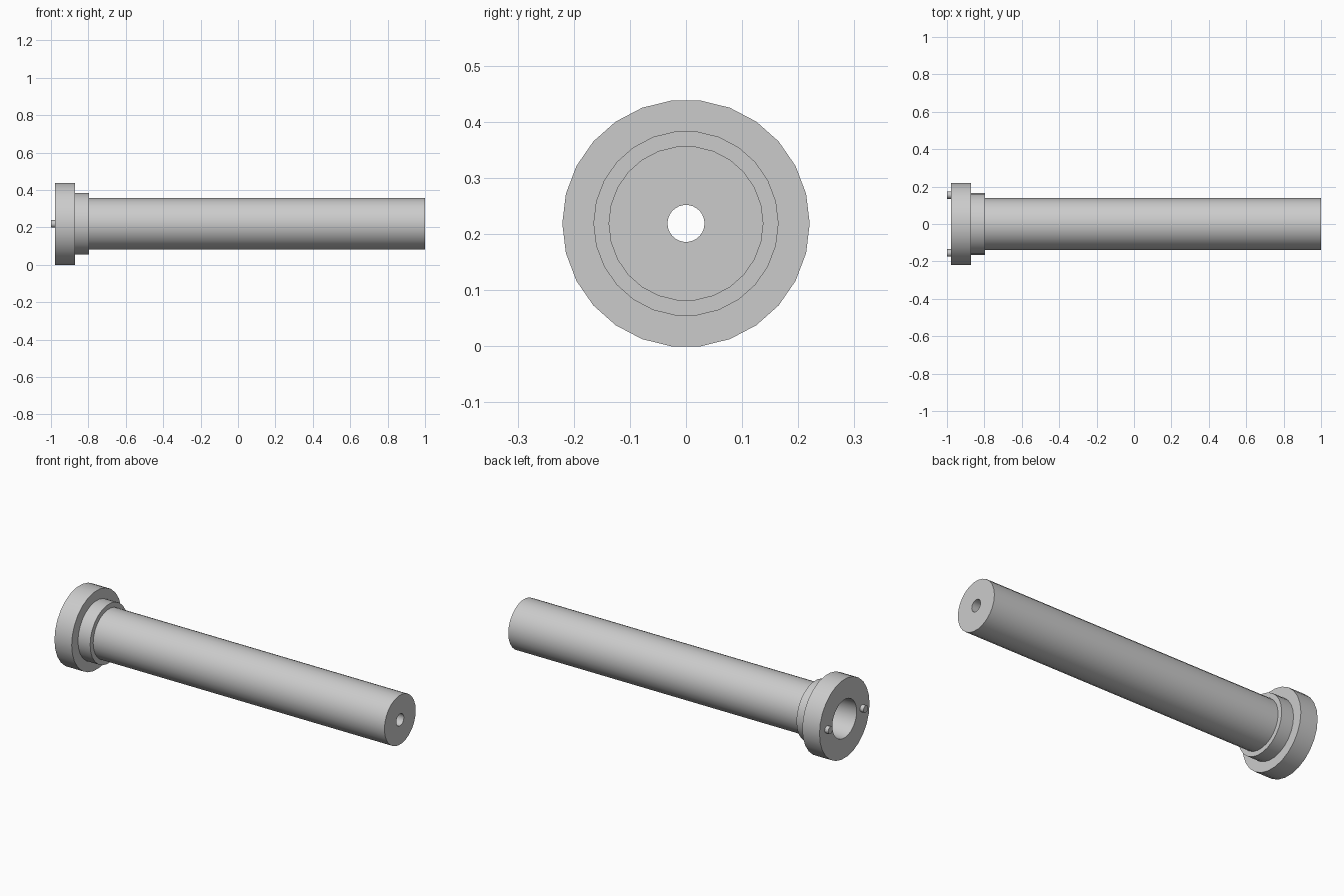
import bpy, bmesh, math

if "Cube" in bpy.data.objects:
    bpy.data.objects.remove(bpy.data.objects["Cube"])

AXIS_Z = 0.219   # height of the long axis above the ground
SIDES = 26


def finish(name, bm):
    bmesh.ops.recalc_face_normals(bm, faces=bm.faces)
    mesh = bpy.data.meshes.new(name)
    bm.to_mesh(mesh)
    bm.free()
    obj = bpy.data.objects.new(name, mesh)
    bpy.context.collection.objects.link(obj)
    bpy.ops.object.select_all(action='DESELECT')
    obj.select_set(True)
    bpy.context.view_layer.objects.active = obj
    bpy.ops.object.shade_smooth_by_angle(angle=math.radians(30))
    return obj


def lathe_x(name, profile, y=0.0, sides=SIDES, closed=True):
    """Revolve (x, radius) points about an axis parallel to x."""
    bm = bmesh.new()
    rings = []
    for x, r in profile:
        rings.append([bm.verts.new((x, y + r * math.cos(a), AXIS_Z + r * math.sin(a)))
                      for a in (2 * math.pi * i / sides for i in range(sides))])
    pairs = list(zip(rings, rings[1:]))
    if closed:
        pairs.append((rings[-1], rings[0]))
    for a, b in pairs:
        for i in range(sides):
            j = (i + 1) % sides
            bm.faces.new((a[i], a[j], b[j], b[i]))
    if not closed:
        bm.faces.new(rings[0])
        bm.faces.new(rings[-1])
    return finish(name, bm)


# Flanged sleeve: wide mouth at the flange, tapering bore, small outlet
lathe_x("flanged_sleeve", [
    (-0.978, 0.107), (-0.978, 0.2205),   # flange face
    (-0.872, 0.2205), (-0.872, 0.165),   # flange back
    (-0.797, 0.165), (-0.797, 0.138),    # collar
    (1.0, 0.138), (1.0, 0.033),          # long shank and outlet
])

# Two locating pins on the flange face
for side, label in ((-1, "front"), (1, "back")):
    lathe_x("locating_pin_" + label, [(-1.0, 0.02), (-0.97, 0.02)],
            y=side * 0.155, sides=16, closed=False)
